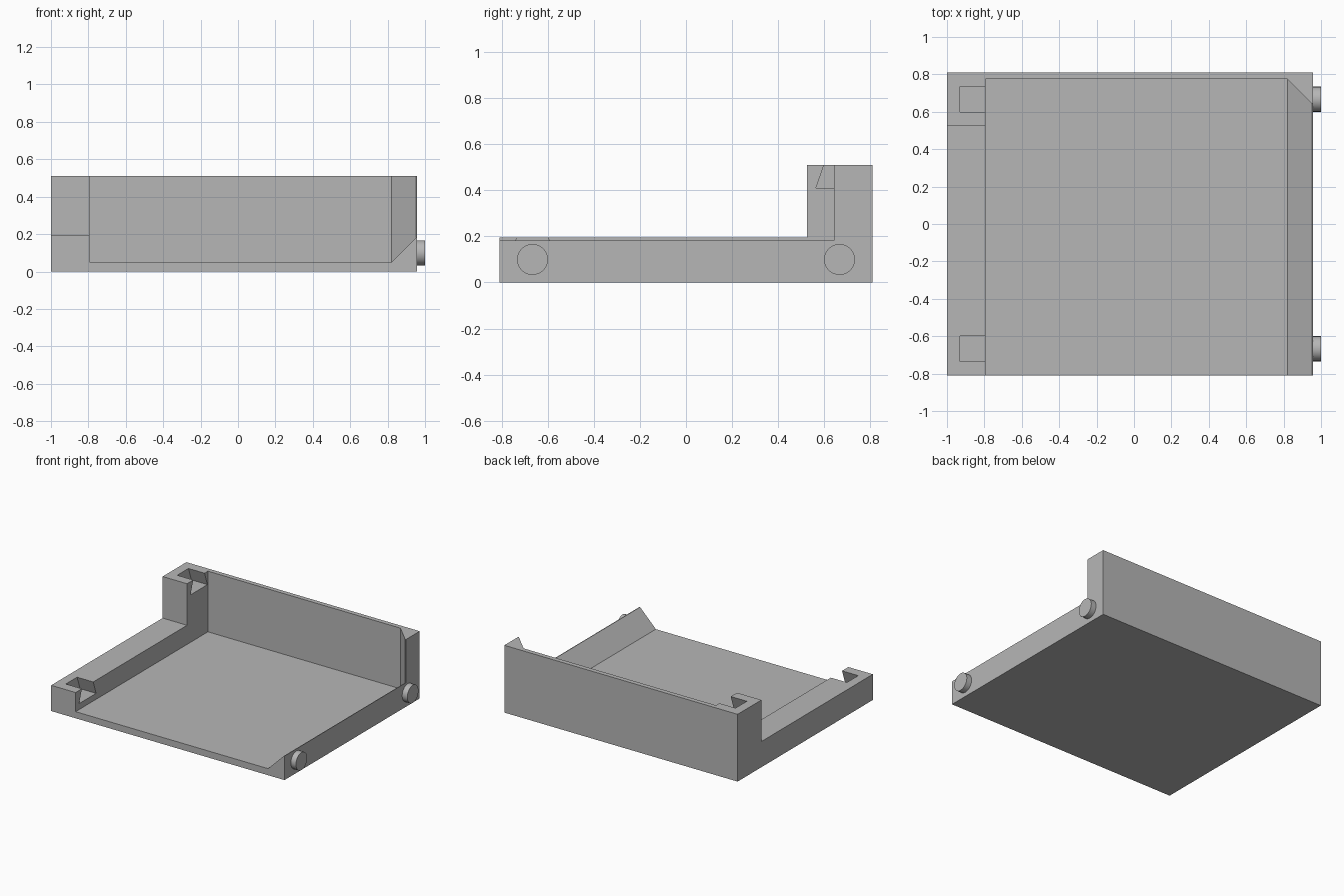
import bpy, bmesh
from mathutils import Matrix

cube = bpy.data.objects.get("Cube")
if cube:
    bpy.data.objects.remove(cube, do_unlink=True)

grey = bpy.data.materials.new("plain grey")
grey.use_nodes = True
colour = (0.47, 0.47, 0.47, 1)
grey.diffuse_color = colour
grey.node_tree.nodes["Principled BSDF"].inputs["Base Color"].default_value = colour

HALF_Y, TOP, RAIL_TOP, FLOOR = 0.81, 0.51, 0.195, 0.05
LEFT, RIGHT = -1.0, 0.957            # outer sides of the tray
RAIL_X, RAMP_X, BACK_Y = -0.795, 0.82, 0.775
CHAMFER = 0.132                      # run of the ramp and corner facet


def add_object(name, bm):
    mesh = bpy.data.meshes.new(name)
    bmesh.ops.recalc_face_normals(bm, faces=bm.faces[:])
    bm.to_mesh(mesh)
    bm.free()
    mesh.materials.append(grey)
    obj = bpy.data.objects.new(name, mesh)
    bpy.context.collection.objects.link(obj)
    return obj


def hull(name, points):
    """Convex solid around a few corner points."""
    bm = bmesh.new()
    for p in points:
        bm.verts.new(p)
    bmesh.ops.convex_hull(bm, input=bm.verts[:])
    bmesh.ops.dissolve_limit(bm, angle_limit=0.001, verts=bm.verts[:], edges=bm.edges[:])
    return add_object(name, bm)


def box(name, xs, ys, zs):
    return hull(name, [(x, y, z) for x in xs for y in ys for z in zs])


def cut(target, cutter):
    cutter.hide_render = True
    mod = target.modifiers.new("cut", 'BOOLEAN')
    mod.operation, mod.solver, mod.object = 'DIFFERENCE', 'EXACT', cutter
    bpy.context.view_layer.objects.active = target
    bpy.ops.object.modifier_apply(modifier=mod.name)
    bpy.data.objects.remove(cutter, do_unlink=True)


# Solid block that the tray is carved from
tray = box("tray_body", (LEFT, RIGHT), (-HALF_Y, HALF_Y), (0, TOP))

# Main hollow, with a sloping right side and an angled rear corner
rim_x, rim_y, rim_z = RAMP_X + CHAMFER, BACK_Y - CHAMFER, FLOOR + CHAMFER
points = []
for y in (-1, BACK_Y):
    points += [(x, y, FLOOR) for x in (RAIL_X, RAMP_X)]
for z in (rim_z, 0.7):
    points += [(rim_x, -1, z), (rim_x, rim_y, z)]
points += [(x, y, 0.7) for x, y in ((RAIL_X, -1), (RAIL_X, BACK_Y), (RAMP_X, BACK_Y))]
cut(tray, hull("hollow_cutter", points))

# Open space above the ramp rim and above the low rail
cut(tray, box("ramp_cutter", (0.5, 1.2), (-1, rim_y), (rim_z, 0.8)))
cut(tray, box("rail_cutter", (-1.2, -0.6), (-1, 0.525), (RAIL_TOP, 0.8)))

# Dovetail sockets, wider at the bottom, in the rail and the rear post
for y, top in ((-0.667, RAIL_TOP), (0.667, TOP)):
    section = ((0.1025, -0.1), (0.064, 0.01))
    cut(tray, hull("socket_cutter", [(x, y + s * w, top + dz) for x in (-0.93, -0.7)
                                     for s in (-1, 1) for w, dz in section]))

# Round pegs on the right side
for name, y in (("front_peg", -0.667), ("rear_peg", 0.667)):
    bm = bmesh.new()
    place = Matrix.Translation((0.976, y, 0.1)) @ Matrix.Rotation(1.570796, 4, 'Y')
    bmesh.ops.create_cone(bm, cap_ends=True, segments=48, radius1=0.067,
                          radius2=0.067, depth=0.048, matrix=place)
    peg = add_object(name, bm)
    bpy.ops.object.select_all(action='DESELECT')
    peg.select_set(True)
    bpy.context.view_layer.objects.active = peg
    bpy.ops.object.shade_smooth_by_angle()
